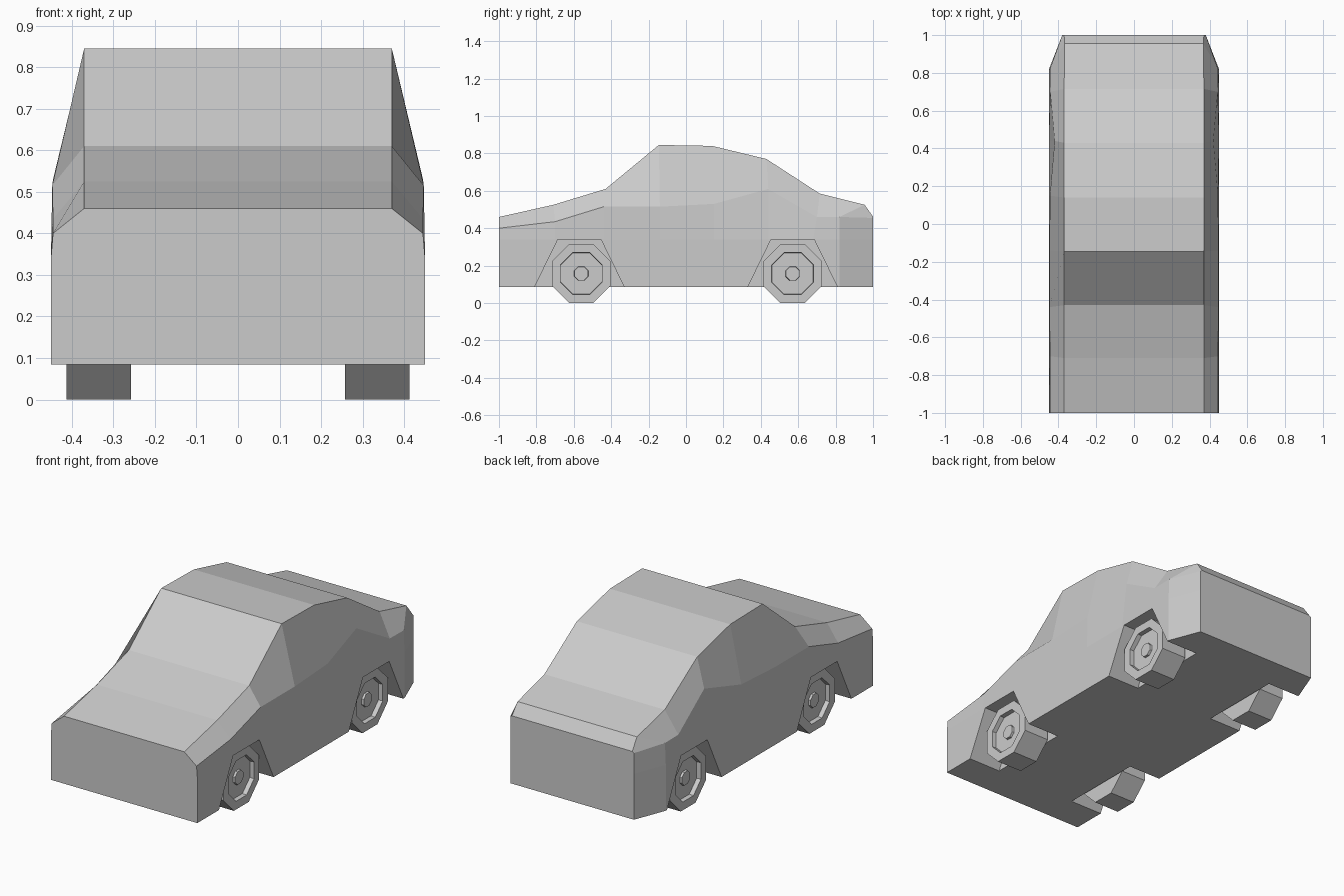
import bpy, bmesh, math
from mathutils import Matrix

if "Cube" in bpy.data.objects:
    bpy.data.objects.remove(bpy.data.objects["Cube"])


def make_object(name, bm):
    bmesh.ops.recalc_face_normals(bm, faces=bm.faces)
    mesh = bpy.data.meshes.new(name)
    bm.to_mesh(mesh)
    bm.free()
    obj = bpy.data.objects.new(name, mesh)
    bpy.context.collection.objects.link(obj)
    return obj


def loft(name, rings):
    """Closed skin through rings of equal point count, capped at both ends."""
    bm = bmesh.new()
    rows = [[bm.verts.new(p) for p in ring] for ring in rings]
    n = len(rows[0])
    for a, b in zip(rows, rows[1:]):
        for i in range(n):
            j = (i + 1) % n
            bm.faces.new((a[i], a[j], b[j], b[i]))
    bm.faces.new(rows[0])
    bm.faces.new(rows[-1])
    return make_object(name, bm)


# Body: per station the roof point and shoulder point (x, y, z),
# then the x and y shared by the belt and sill points
FLOOR, BELT = 0.085, 0.34
stations = [
    ((0.37, -1.00, 0.46), (0.445, -1.00, 0.40), (0.45, -1.00)),
    ((0.37, -0.71, 0.525), (0.445, -0.70, 0.435), (0.45, -0.70)),
    ((0.37, -0.43, 0.61), (0.447, -0.44, 0.515), (0.45, -0.44)),
    ((0.37, -0.145, 0.845), (0.447, -0.14, 0.515), (0.45, -0.14)),
    ((0.37, 0.14, 0.84), (0.445, 0.15, 0.53), (0.45, 0.15)),
    ((0.37, 0.43, 0.77), (0.42, 0.44, 0.61), (0.45, 0.44)),
    ((0.37, 0.715, 0.585), (0.443, 0.70, 0.46), (0.45, 0.68)),
    ((0.367, 0.955, 0.525), (0.445, 0.82, 0.46), (0.45, 0.82)),
    ((0.37, 1.00, 0.462), (0.38, 1.00, 0.455), (0.38, 1.00)),
]
rings = []
for roof, shoulder, (x, y) in stations:
    side = [roof, shoulder, (x, y, BELT), (x, y, FLOOR)]
    rings.append(side + [(-px, py, pz) for px, py, pz in reversed(side)])
body = loft("car_body", rings)

# Wheel arches: trapezoid pockets cut into the sides
for sx in (-1, 1):
    for cy in (-0.57, 0.57):
        profile = [(-0.287, -0.015), (-0.24, FLOOR), (-0.115, BELT),
                   (0.115, BELT), (0.24, FLOOR), (0.287, -0.015)]
        cutter = loft("arch_cutter", [[(sx * x, cy + y, z) for y, z in profile]
                                      for x in (0.25, 0.6)])
        cutter.hide_render = True
        mod = body.modifiers.new("arch", 'BOOLEAN')
        mod.operation = 'DIFFERENCE'
        mod.solver = 'EXACT'
        mod.object = cutter
        bpy.context.view_layer.objects.active = body
        bpy.ops.object.modifier_apply(modifier=mod.name)
        bpy.data.objects.remove(cutter)


# Wheels: octagonal tyre with sunken rim and small raised hub
def wheel(name, side, y):
    apothem, width = 0.1575, 0.155
    radius = apothem / math.cos(math.pi / 8)
    bm = bmesh.new()
    bmesh.ops.create_cone(bm, cap_ends=True, segments=8, radius1=radius,
                          radius2=radius, depth=width,
                          matrix=Matrix.Rotation(math.pi / 8, 4, 'Z'))
    bm.normal_update()
    cap = max(bm.faces, key=lambda f: f.calc_center_median().z)
    for inset, depth in ((0.0455, 0), (0.002, -0.025), (0.072, 0), (0.002, 0.012)):
        bmesh.ops.inset_individual(bm, faces=[cap], thickness=inset,
                                   depth=depth, use_even_offset=True)
        bm.normal_update()
    turn = Matrix.Rotation(side * math.pi / 2, 4, 'Y')
    place = Matrix.Translation((side * 0.335, y, apothem))
    bmesh.ops.transform(bm, matrix=place @ turn, verts=bm.verts)
    make_object(name, bm)


for side, label in ((1, "right"), (-1, "left")):
    wheel("front_wheel_" + label, side, -0.56)
    wheel("rear_wheel_" + label, side, 0.57)
